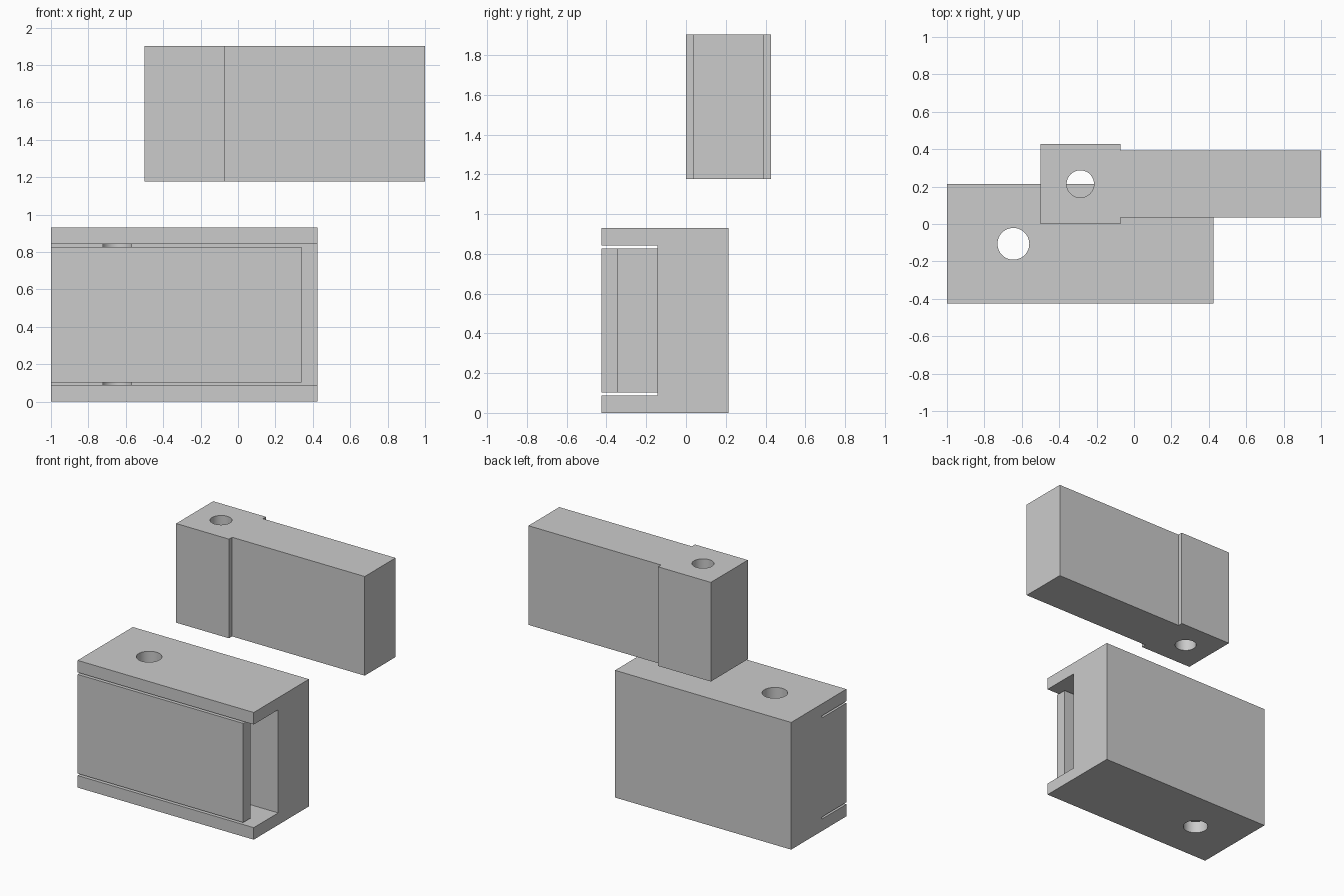
import bpy, bmesh
from mathutils import Vector
from math import radians

if "Cube" in bpy.data.objects:
    bpy.data.objects.remove(bpy.data.objects["Cube"])


def prism(name, profile, vec, origin):
    """Extrude a closed profile of 3D points (relative to origin) along vec."""
    bm = bmesh.new()
    face = bm.faces.new([bm.verts.new(Vector(origin) + Vector(p)) for p in profile])
    ext = bmesh.ops.extrude_face_region(bm, geom=[face])
    new = [v for v in ext["geom"] if isinstance(v, bmesh.types.BMVert)]
    bmesh.ops.translate(bm, verts=new, vec=vec)
    # extrude_face_region keeps the starting cap only if it is still in the mesh
    edges = [e for e in bm.edges if e.is_boundary]
    if edges:
        bmesh.ops.holes_fill(bm, edges=edges)
    bmesh.ops.recalc_face_normals(bm, faces=bm.faces)
    me = bpy.data.meshes.new(name)
    bm.to_mesh(me)
    bm.free()
    ob = bpy.data.objects.new(name, me)
    bpy.context.collection.objects.link(ob)
    return ob


def combine(target, tool, operation):
    mod = target.modifiers.new("bool", 'BOOLEAN')
    mod.operation, mod.object, mod.solver = operation, tool, 'EXACT'
    bpy.context.view_layer.objects.active = target
    bpy.ops.object.modifier_apply(modifier=mod.name)
    bpy.data.objects.remove(tool)


def pin_hole(target, x, y, radius):
    bpy.ops.mesh.primitive_cylinder_add(vertices=48, radius=radius, depth=6, location=(x, y, 1))
    combine(target, bpy.context.object, 'DIFFERENCE')


def smooth(ob):
    bpy.ops.object.select_all(action='DESELECT')
    ob.select_set(True)
    bpy.context.view_layer.objects.active = ob
    bpy.ops.object.shade_smooth_by_angle(angle=radians(30))


# Housing: C-shaped channel along x
F, S, B = -0.425, -0.143, 0.213
channel = [(F, 0), (B, 0), (B, 0.93), (F, 0.93), (F, 0.842), (S, 0.842), (S, 0.088), (F, 0.088)]
housing = prism("housing", [(0, y, z) for y, z in channel], (1.425, 0, 0), (-1, 0, 0))

# Clip plate in the channel, joined to the back at its left half
clip_outline = [(-1, F), (0.34, F), (0.34, -0.342), (-0.29, -0.342), (-0.29, -0.05), (-1, -0.05)]
clip = prism("clip_plate", [(x, y, 0) for x, y in clip_outline], (0, 0, 0.725), (0, 0, 0.1025))
combine(housing, clip, 'UNION')
pin_hole(housing, -0.645, -0.106, 0.085)
smooth(housing)

# Hinge arm: thicker square head and a long bar
arm_outline = [(-0.5, 0), (-0.073, 0), (-0.073, 0.036), (1, 0.036),
               (1, 0.392), (-0.073, 0.392), (-0.073, 0.427), (-0.5, 0.427)]
arm = prism("hinge_arm", [(x, y, 0) for x, y in arm_outline], (0, 0, 0.725), (0, 0, 1.177))
pin_hole(arm, -0.287, 0.214, 0.073)
smooth(arm)
